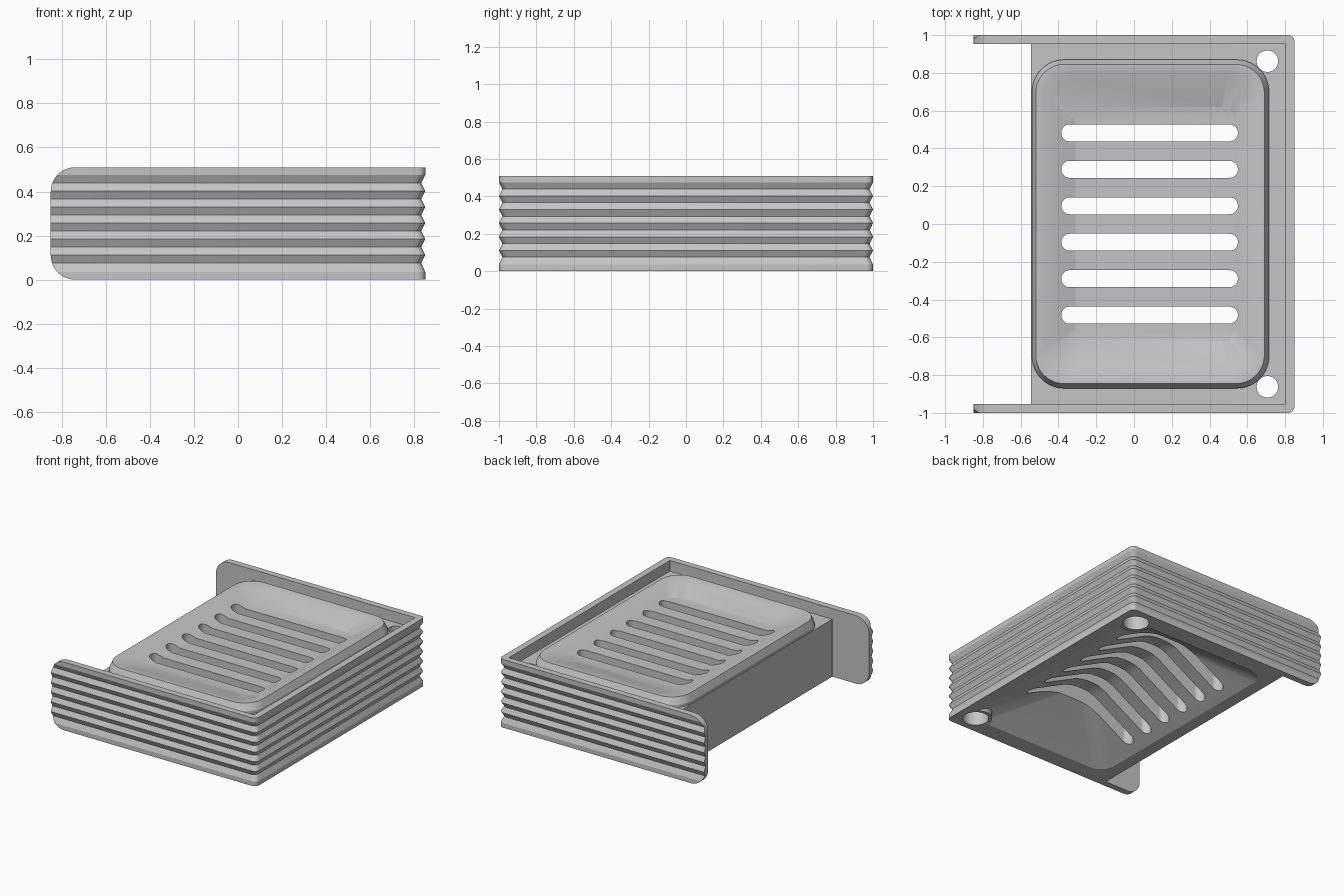
import bpy, bmesh, math
from mathutils import Matrix

if "Cube" in bpy.data.objects:
    bpy.data.objects.remove(bpy.data.objects["Cube"], do_unlink=True)

grey = bpy.data.materials.new("light_grey")
grey.use_nodes = True
tone = (0.56, 0.56, 0.56, 1)
grey.diffuse_color = tone
grey.node_tree.nodes["Principled BSDF"].inputs["Base Color"].default_value = tone


def rounded_rect(x0, x1, y0, y1, r, n):
    """Counter-clockwise outline with n segments per corner."""
    corners = [(x1 - r, y1 - r), (x0 + r, y1 - r), (x0 + r, y0 + r), (x1 - r, y0 + r)]
    pts = []
    for q, (cx, cy) in enumerate(corners):
        for i in range(n + 1):
            a = math.pi / 2 * (q + i / n)
            pts.append((cx + r * math.cos(a), cy + r * math.sin(a)))
    return pts


def loft(name, levels, n=10):
    """Solid through rounded rectangles given as (x0, x1, half_y, radius, z)."""
    bm = bmesh.new()
    rings = [[bm.verts.new((x, y, z)) for x, y in rounded_rect(x0, x1, -hy, hy, r, n)]
             for x0, x1, hy, r, z in levels]
    for low, high in zip(rings, rings[1:]):
        for i in range(len(low)):
            j = (i + 1) % len(low)
            bm.faces.new((low[i], low[j], high[j], high[i]))
    bm.faces.new(rings[0][::-1])
    bm.faces.new(rings[-1])
    bmesh.ops.recalc_face_normals(bm, faces=bm.faces)
    mesh = bpy.data.meshes.new(name)
    bm.to_mesh(mesh)
    bm.free()
    mesh.materials.append(grey)
    ob = bpy.data.objects.new(name, mesh)
    bpy.context.collection.objects.link(ob)
    return ob


def cylinder(name, x, y, r, z0, z1):
    """Upright round solid."""
    ob = loft(name, [(x - r, x + r, r, r * 0.999, z) for z in (z0, z1)])
    ob.data.transform(Matrix.Translation((0, y, 0)))
    return ob


def combine(target, tool, operation):
    """Apply a boolean and discard the tool."""
    mod = target.modifiers.new(operation, 'BOOLEAN')
    mod.operation, mod.object, mod.solver = operation, tool, 'EXACT'
    bpy.context.view_layer.update()
    bpy.ops.object.select_all(action='DESELECT')
    bpy.context.view_layer.objects.active = target
    target.select_set(True)
    bpy.ops.object.modifier_apply(modifier=mod.name)
    bpy.data.objects.remove(tool, do_unlink=True)


TOP, FLOOR, BACK = 0.51, 0.43, -0.545

# Ribbed outer block: alternating in and out levels
pitch, depth = 0.0728, 0.018
steps = [(0, 0), (0.035, 0)]
for k in range(6):
    steps.append((0.075 + pitch * k, depth))
    steps.append((0.075 + pitch * (k + 0.5), 0))
steps += [(TOP, 0)]
body = loft("soap_dish", [(-1.2, 0.85 - d, 1 - d, 0.035, z) for z, d in steps], 8)

# Round the free ends of the side walls
ends = loft("end_rounding", [(-0.85, 2, TOP / 2, 0.11, z) for z in (-1.5, 1.5)], 12)
ends.data.transform(Matrix.Translation((0, 0, TOP / 2)) @ Matrix.Rotation(math.pi / 2, 4, 'X'))
combine(body, ends, 'INTERSECT')

# Recess between the walls, and the open space behind the block
combine(body, loft("tray_recess", [(-2, 0.80, 0.952, 0.002, z) for z in (FLOOR, 1)], 1), 'DIFFERENCE')
combine(body, loft("rear_gap", [(-2, BACK, 0.952, 0.002, z) for z in (-1, 1)], 1), 'DIFFERENCE')

# Raised dish with a steep outer edge
dish = loft("dish_rim", [(-0.54, 0.715, 0.87, 0.17, 0.40), (-0.54, 0.715, 0.87, 0.17, 0.45),
                         (-0.52, 0.69, 0.845, 0.15, 0.5)])
combine(body, dish, 'UNION')

# Shallow bowl with a softened lip
bowl = loft("bowl", [(-0.31, 0.53, 0.62, 0.07, 0.442), (-0.44, 0.62, 0.765, 0.13, 0.487),
                     (-0.48, 0.655, 0.805, 0.15, 0.4945), (-0.51, 0.68, 0.835, 0.15, 0.501)])
combine(body, bowl, 'DIFFERENCE')

# Peaked hollow underneath
hollow = loft("hollow", [(-0.45, 0.77, 0.87, 0.12, -0.1), (-0.45, 0.77, 0.87, 0.12, 0),
                         (-0.01, 0.25, 0.50, 0.08, 0.255), (0.04, 0.19, 0.44, 0.05, 0.275),
                         (0.09, 0.14, 0.38, 0.02, 0.28)])
combine(body, hollow, 'DIFFERENCE')

# Drain slots
for i in range(6):
    slot = loft("slot", [(-0.385, 0.55, 0.045, 0.0449, z) for z in (-1, 1)])
    slot.data.transform(Matrix.Translation((0, (i - 2.5) * 0.193, 0)))
    combine(body, slot, 'DIFFERENCE')

# Corner holes in bosses, wider below
for side in (-1, 1):
    y = side * 0.862
    combine(body, cylinder("boss", 0.706, y, 0.115, 0, 0.40), 'UNION')
    combine(body, cylinder("hole", 0.706, y, 0.057, -1, 1), 'DIFFERENCE')
    combine(body, cylinder("counterbore", 0.706, y, 0.09, -1, 0.33), 'DIFFERENCE')

bpy.ops.object.shade_smooth_by_angle(angle=math.radians(17))
